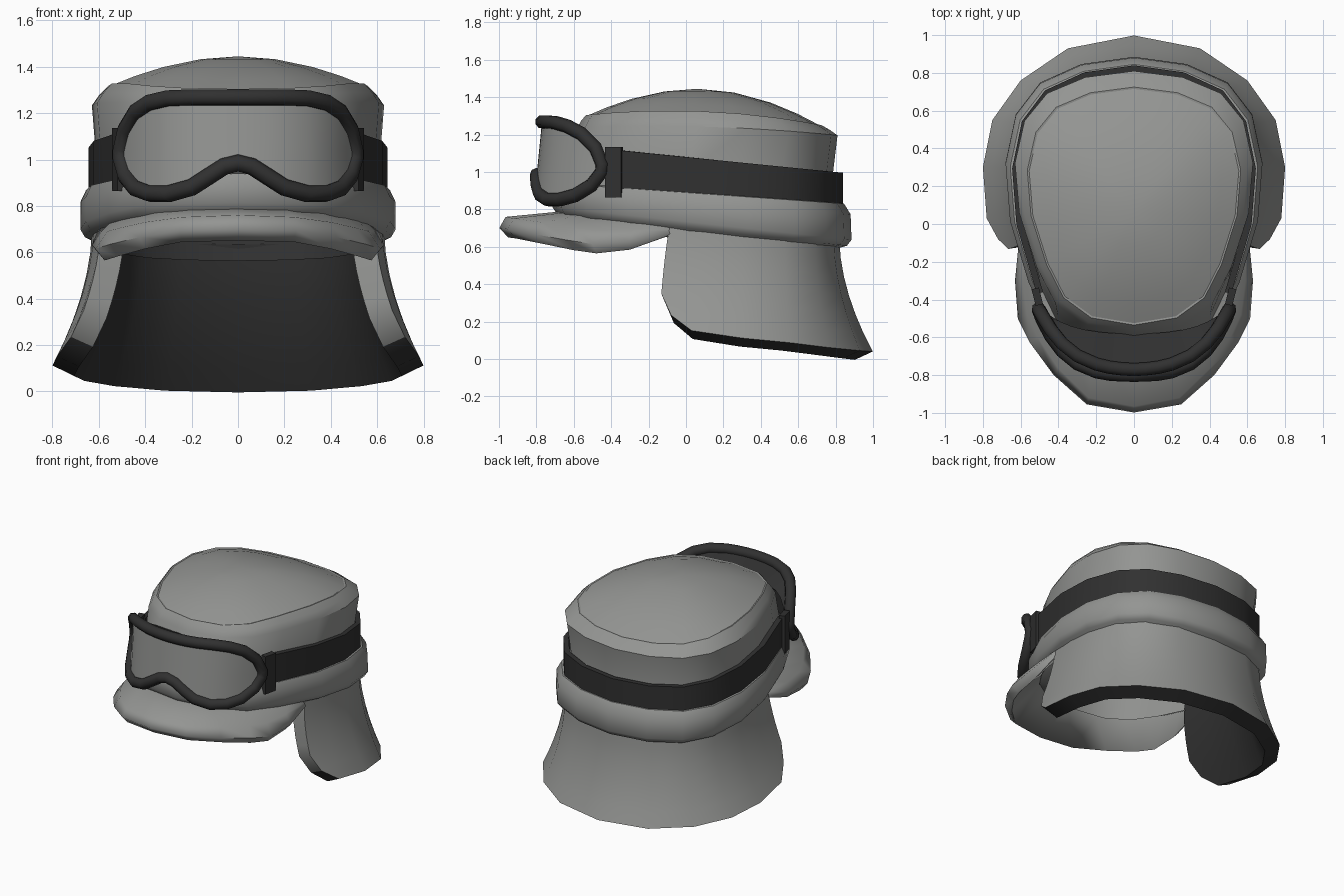
import bpy, bmesh, math

if "Cube" in bpy.data.objects:
    bpy.data.objects.remove(bpy.data.objects["Cube"])


def material(name, value):
    m = bpy.data.materials.new(name)
    m.diffuse_color = (*value, 1)
    m.use_nodes = True
    m.node_tree.nodes["Principled BSDF"].inputs["Base Color"].default_value = m.diffuse_color
    return m


GREY = material("grey_cloth", (0.295, 0.3, 0.29))
DARK = material("dark_rubber", (0.03, 0.03, 0.03))

# Half of the egg-shaped head outline: (x / half width, way from back to front)
EGG = [(0, 0), (.41, .024), (.73, .085), (.92, .19), (1, .35),
       (.965, .54), (.82, .745), (.66, .885), (.40, .97), (0, 1)]


def ring(w, back, front, z):
    """Closed outline starting at the back; z is a function of y."""
    half = [(x * w, back + v * (front - back)) for x, v in EGG]
    pts = half + [(-x, y) for x, y in half[-2:0:-1]]
    return [(x, y, z(y)) for x, y in pts]


def slope(a, b, c=0):
    return lambda y: a + b * y + c * y * y


def mirrored(half):
    """Row across the centre line, -x to +x, from a half row starting at x = 0."""
    return [(-x, y, z) for x, y, z in half[:0:-1]] + list(half)


def finish(ob, angle=40):
    bpy.ops.object.select_all(action='DESELECT')
    ob.select_set(True)
    bpy.context.view_layer.objects.active = ob
    bpy.ops.object.shade_smooth_by_angle(angle=math.radians(angle))
    return ob


def loft(name, rows, mats, wrap_cols=False, wrap_rows=False, cap_ends=False,
         thick=0, recalc=False, angle=40):
    bm = bmesh.new()
    vs = [[bm.verts.new(p) for p in r] for r in rows]
    nr, nc = len(rows), len(rows[0])
    for i in range(nr if wrap_rows else nr - 1):
        for j in range(nc if wrap_cols else nc - 1):
            a, b = vs[i], vs[(i + 1) % nr]
            k = (j + 1) % nc
            bm.faces.new((a[j], a[k], b[k], b[j]))
    if cap_ends:
        bm.faces.new([r[0] for r in vs])
        bm.faces.new([r[-1] for r in vs])
    bmesh.ops.remove_doubles(bm, verts=bm.verts, dist=1e-5)
    if recalc:
        bmesh.ops.recalc_face_normals(bm, faces=bm.faces)
    me = bpy.data.meshes.new(name)
    bm.to_mesh(me)
    bm.free()
    ob = bpy.data.objects.new(name, me)
    bpy.context.collection.objects.link(ob)
    for m in mats:
        me.materials.append(m)
    finish(ob, angle)
    if thick:
        mod = ob.modifiers.new("thickness", 'SOLIDIFY')
        mod.thickness, mod.offset = thick, -1
        mod.material_offset = len(mats) - 1
        bpy.ops.object.modifier_apply(modifier=mod.name)
        finish(ob, angle)
    return ob


# Crown: domed top set inside a rolled edge, slightly pinched wall
rim_z = slope(1.325, -.02, -.12)
top = ring(.555, .715, -.525, rim_z)
rows = []
for s in (0, .3, .6, .82):
    k = s ** 1.9
    rows.append([(x * s, .06 + (y - .06) * s, 1.445 + (z - 1.445) * k) for x, y, z in top])
rows += [top,
         ring(.565, .725, -.535, slope(1.328, -.02, -.12)),
         ring(.60, .77, -.56, slope(1.29, -.02, -.085)),
         ring(.63, .81, -.58, slope(1.245, -.02, -.05)),
         ring(.61, .78, -.65, slope(1.0, -.07)),
         ring(.64, .82, -.70, slope(.78, -.09))]
loft("crown", rows, [GREY], wrap_cols=True, thick=.015, angle=30)

# Rolled band around the bottom of the crown
rows = [ring(.61, .79, -.66, slope(.90, -.07)),
        ring(.655, .845, -.70, slope(.89, -.07)),
        ring(.68, .88, -.72, slope(.84, -.075)),
        ring(.68, .885, -.715, slope(.735, -.11)),
        ring(.66, .86, -.69, slope(.70, -.11)),
        ring(.53, .70, -.60, slope(.64, -.11))]
band = loft("band", rows, [GREY, DARK], wrap_cols=True, wrap_rows=True, recalc=True)
for p in band.data.polygons:  # dark lining on the inner wall at the back
    if p.index >= 5 * len(rows[0]) and p.center.y > 0:
        p.material_index = 1

# Brim: rounded lip, drooping at the sides
inner = [(0, -.66, .79), (.21, -.63, .785), (.36, -.53, .775), (.45, -.40, .76),
         (.50, -.29, .75), (.54, -.18, .74), (.56, -.06, .72)]
crease = [(0, -.965, .76), (.24, -.92, .752), (.40, -.765, .73), (.51, -.60, .705),
          (.565, -.48, .69), (.59, -.3, .69), (.595, -.1, .70)]
outer = [(0, -.998, .70), (.25, -.955, .695), (.425, -.80, .665), (.55, -.63, .635),
         (.615, -.5, .615), (.63, -.3, .63), (.61, -.1, .68)]
under = [(0, -.95, .65), (.24, -.91, .645), (.40, -.76, .615), (.52, -.60, .582),
         (.575, -.48, .565), (.59, -.3, .585), (.59, -.08, .665)]
inner_low = [(x, y, z - .05) for x, y, z in inner]
loft("brim", [mirrored(r) for r in (inner, crease, outer, under, inner_low)], [GREY],
     wrap_rows=True, cap_ends=True, recalc=True, angle=75)

# Neck flap: flares from the band towards the hem, thick padded hem
head = [(0, .82), (.28, .79), (.48, .69), (.59, .53), (.63, .3), (.62, .1), (.60, -.02), (.59, -.075)]
hem = [(0, .998, .04), (.35, .93, .045), (.6, .76, .062), (.75, .55, .088),
       (.8, .3, .112), (.78, .03, .152), (.72, -.08, .235), (.665, -.132, .35)]
rows = []
for i in range(7):
    t = i / 6
    s = t ** 1.8
    rows.append(mirrored([
        (hx + (x - hx) * s, hy + (y - hy) * (s if hy > 0 else t ** .6),
         (.73 - .11 * hy) * (1 - t) + z * t) for (hx, hy), (x, y, z) in zip(head, hem)]))
flap = loft("neck_flap", rows, [GREY, DARK], thick=.105)
for p in flap.data.polygons:  # dark hem underneath
    if p.normal.z < -.6:
        p.material_index = 1


# Goggle strap around the sides and back
def strap_row(z):
    pts = [(x * .645, .84 - 1.56 * v) for x, v in EGG[:7]] + [(.515, -.37)]
    return mirrored([(x, y, z(y)) for x, y in pts])


loft("goggle_strap", [strap_row(slope(1.08, -.1)), strap_row(slope(.86, -.05))],
     [DARK], thick=.035)

# Goggles: columns of (x, upper z, lower z) wrapped around the face
COLS = [(0, 1.268, .985), (.06, 1.268, .97), (.13, 1.268, .925), (.2, 1.268, .88),
        (.3, 1.264, .852), (.38, 1.245, .853), (.44, 1.205, .875), (.485, 1.13, .93),
        (.505, 1.04, 1.0)]


def wrap_y(x, z):
    return -.785 + .06 * (abs(x) / .3) ** 2 + .175 * (abs(x) / .505) ** 5 + .1 * (z - 1.12)


upper = [(x, wrap_y(x, a), a) for x, a, b in COLS]
lower = [(x, wrap_y(x, b), b) for x, a, b in COLS]
middle = [(x, wrap_y(x, (a + b) / 2), (a + b) / 2) for x, a, b in COLS]
loft("goggle_lens", [mirrored(r)[::-1] for r in (upper, middle, lower)], [GREY, DARK], thick=.01)

loop = mirrored(upper) + mirrored(lower)[::-1]
curve = bpy.data.curves.new("goggle_frame", 'CURVE')
curve.dimensions = '3D'
curve.bevel_depth, curve.bevel_resolution = .037, 2
spline = curve.splines.new('POLY')
spline.points.add(len(loop) - 1)
for p, co in zip(spline.points, loop):
    p.co = (*co, 1)
spline.use_cyclic_u = True
curve.materials.append(DARK)
frame = bpy.data.objects.new("goggle_frame", curve)
bpy.context.collection.objects.link(frame)
bpy.ops.object.select_all(action='DESELECT')
frame.select_set(True)
bpy.context.view_layer.objects.active = frame
bpy.ops.object.convert(target='MESH')
finish(bpy.context.object, 50)

# Face seal running back and inwards from the frame to the crown
seal = [(x * .88, y + (-.5 - y) * .7, z + (1.05 - z) * .28) for x, y, z in loop]
loft("goggle_seal", [loop, seal], [DARK], wrap_cols=True, thick=.008)

# Strap clips at both ends of the frame
for side, tag in ((1, "right"), (-1, "left")):
    bpy.ops.mesh.primitive_cube_add(size=1, location=(.512 * side, -.385, 1.0),
                                    rotation=(0, 0, -.25 * side))
    clip = bpy.context.object
    clip.name = "strap_clip_" + tag
    clip.scale = (.04, .09, .27)
    clip.data.materials.append(DARK)
